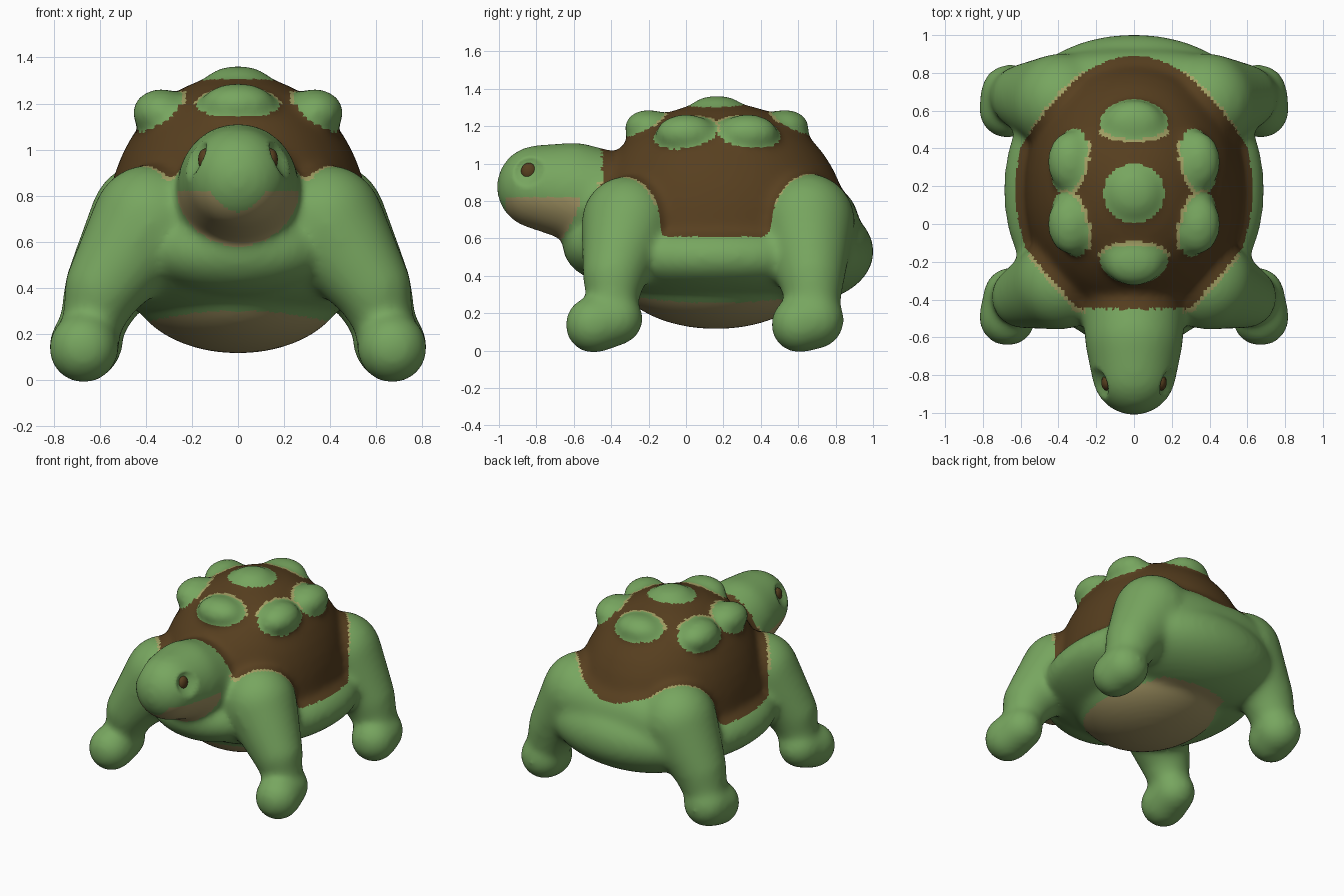
import bpy, bmesh, math
from mathutils import Vector, Matrix

cube = bpy.data.objects.get("Cube")
if cube:
    bpy.data.objects.remove(cube)


def material(name, rgb):
    m = bpy.data.materials.new(name)
    m.use_nodes = True
    color = (*rgb, 1)
    m.diffuse_color = color
    m.node_tree.nodes["Principled BSDF"].inputs["Base Color"].default_value = color
    return m


skin = material("green skin", (.185, .38, .115))
shell = material("brown shell", (.096, .05, .014))
pale = material("tan underside", (.36, .295, .125))
rim = material("olive rim", (.37, .36, .13))
GREEN, BROWN, TAN, OLIVE = range(4)


def blob(bm, center, radii, power=2, depth=None):
    """Ellipsoid; a power above two is boxier, depth sets the lower half's height."""
    verts = bmesh.ops.create_uvsphere(bm, u_segments=40, v_segments=24, radius=1)["verts"]
    for v in verts:
        n = sum(abs(c) ** power for c in v.co) ** (1 / power)
        v.co = Vector(c / n * r for c, r in zip(v.co, radii))
        if depth and v.co.z < 0:
            v.co.z *= depth / radii[2]
        v.co += Vector(center)


def limb(bm, joints):
    """Tapered capsules through a chain of (center, radius) joints."""
    for pair in zip(joints, joints[1:]):
        part = bmesh.new()
        for center, r in pair:
            bmesh.ops.create_uvsphere(part, u_segments=28, v_segments=18, radius=r,
                                      matrix=Matrix.Translation(center))
        hull = bmesh.ops.convex_hull(part, input=part.verts)
        junk = {g for g in hull["geom_interior"] if isinstance(g, bmesh.types.BMVert)}
        bmesh.ops.delete(part, geom=list(junk), context="VERTS")
        temp = bpy.data.meshes.new("temp")
        part.to_mesh(temp)
        part.free()
        bm.from_mesh(temp)
        bpy.data.meshes.remove(temp)


bm = bmesh.new()

# Torso, rump, hips, shoulders, chest and belly
blob(bm, (0, .18, .5), (.69, .7, .24), 2.2)
blob(bm, (0, .6, .53), (.62, .405, .28))
blob(bm, (0, .64, .62), (.6, .29, .28), 2.6)
blob(bm, (0, -.29, .645), (.61, .255, .255), 2.8)
blob(bm, (0, -.38, .56), (.4, .28, .2))
blob(bm, (0, .16, .42), (.47, .54, .305))

# Shell dome, closed off inside the torso
blob(bm, (0, .18, .6), (.58, .695, .725), 2.1, .2)

# Head and neck
limb(bm, [((0, -.79, .875), .224), ((0, -.6, .852), .262), ((0, -.4, .78), .28)])

# Legs and feet
for s in (-1, 1):
    limb(bm, [((.385 * s, -.31, .685), .25), ((.585 * s, -.385, .4), .17),
              ((.635 * s, -.39, .24), .125)])
    limb(bm, [((.67 * s, -.495, .138), .153), ((.655 * s, -.37, .17), .142)])
    limb(bm, [((.385 * s, .645, .69), .26), ((.575 * s, .67, .4), .18),
              ((.635 * s, .68, .24), .14)])
    limb(bm, [((.67 * s, .605, .14), .153), ((.655 * s, .69, .165), .158)])

# Shell bumps
knobs = [(Vector((0, .165, 1.285)), Vector((.15, .15, .08)))]
for s in (-1, 1):
    knobs.append((Vector((0, .165 + .365 * s, 1.195)), Vector((.165, .13, .095))))
    for y in (0, .33):
        knobs.append((Vector((.335 * s, y, 1.16)), Vector((.125, .165, .105))))
for center, radii in knobs:
    blob(bm, center, radii)

# Fuse everything into one soft skin
raw = bpy.data.meshes.new("raw")
bm.to_mesh(raw)
bm.free()
source = bpy.data.objects.new("source", raw)
bpy.context.collection.objects.link(source)
fuse = source.modifiers.new("fuse", "REMESH")
fuse.mode = "VOXEL"
fuse.voxel_size = .018
soften = source.modifiers.new("soften", "SMOOTH")
soften.factor = .5
soften.iterations = 30
graph = bpy.context.evaluated_depsgraph_get()
mesh = bpy.data.meshes.new_from_object(source.evaluated_get(graph))
bpy.data.objects.remove(source)
body = bpy.data.objects.new("turtle_body", mesh)
bpy.context.collection.objects.link(body)

# Eye sockets
eye = Vector((.185, -.842, .96))
for v in mesh.vertices:
    d = (Vector((abs(v.co.x), v.co.y, v.co.z)) - eye).length
    if d < .085:
        v.co.x -= math.copysign(.045 * (1 - (d / .085) ** 2), v.co.x)


def shell_edge(p):
    """How far a point lies outside the shell outline; negative is inside."""
    x = abs(p.x)
    front = (x * .76 - p.y * .65) - .52
    back = p.y + 1.35 * x * x - .89
    return max(-.45 - p.y, front, back)


def paint(p, normal):
    # Bumps with a pale rim on the side facing the crown
    for i, (c, r) in enumerate(knobs):
        d = p - c
        f = Vector(a / b for a, b in zip(d, r)).length
        inward = Vector((-c.x, .165 - c.y)).dot(d.xy)
        if f < 1.09:
            return GREEN
        if i and f < 1.2 and inward > .01:
            return OLIVE
    # Shell
    edge = shell_edge(p)
    if p.z > .61 and edge < 0:
        return BROWN
    if p.z > .78 and edge < .02 and abs(p.x) > .26:
        return OLIVE
    # Jaw and throat
    in_head = p.x ** 2 + (p.z - .85) ** 2 < .27 ** 2
    if p.y < -.57 and in_head and p.z < min(.82, .73 + 6 * p.x ** 2):
        return TAN
    # Belly
    on_belly = (p.x / .5) ** 2 + ((p.y - .16) / .53) ** 2 < 1
    if p.z < .3 - .3 * p.x ** 2 and on_belly and normal.z < 0:
        return TAN
    return GREEN


mesh.materials.clear()
for m in (skin, shell, pale, rim):
    mesh.materials.append(m)
for f in mesh.polygons:
    f.material_index = paint(f.center, f.normal)
    f.use_smooth = True

# Eyes
for side, s in (("left", 1), ("right", -1)):
    bm = bmesh.new()
    blob(bm, (.143 * s, -.84, .957), (.03, .042, .047))
    eye_mesh = bpy.data.meshes.new(side + "_eye")
    bm.to_mesh(eye_mesh)
    bm.free()
    eye_mesh.materials.append(shell)
    for f in eye_mesh.polygons:
        f.use_smooth = True
    bpy.context.collection.objects.link(bpy.data.objects.new(side + "_eye", eye_mesh))
